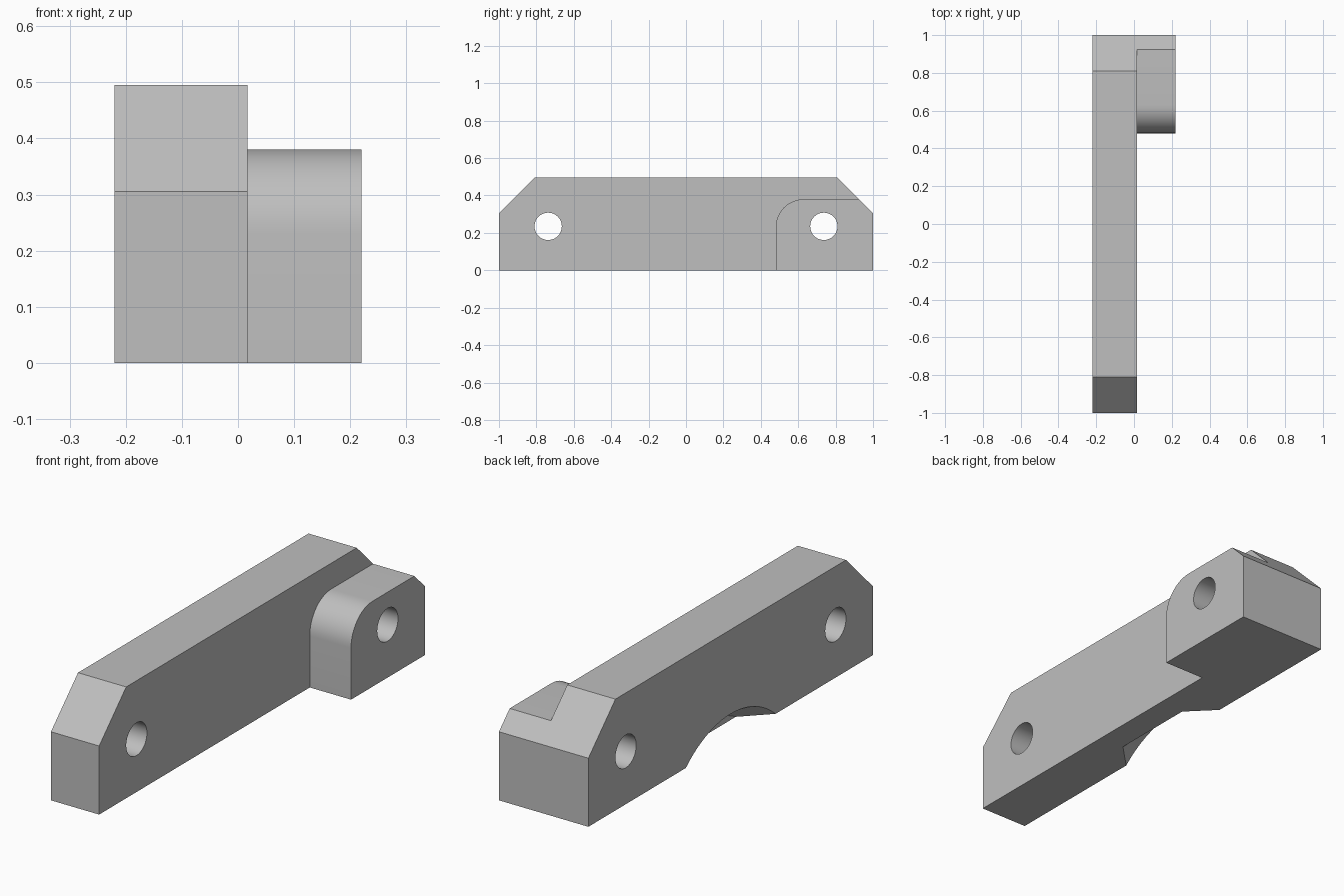
import bpy
import bmesh
from math import sin, cos, pi, sqrt, radians

old = bpy.data.objects.get("Cube")
if old:
    bpy.data.objects.remove(old)

grey = bpy.data.materials.new("plain grey")
grey.use_nodes = True
grey.diffuse_color = (0.52, 0.52, 0.52, 1)
grey.node_tree.nodes["Principled BSDF"].inputs["Base Color"].default_value = (0.52, 0.52, 0.52, 1)


def loft(name, rings):
    """Closed solid through equal-length rings of points."""
    bm = bmesh.new()
    loops = [[bm.verts.new(p) for p in ring] for ring in rings]
    n = len(loops[0])
    for a, b in zip(loops, loops[1:]):
        for i in range(n):
            j = (i + 1) % n
            bm.faces.new((a[i], a[j], b[j], b[i]))
    bm.faces.new(loops[0])
    bm.faces.new(loops[-1])
    bmesh.ops.recalc_face_normals(bm, faces=bm.faces)
    mesh = bpy.data.meshes.new(name)
    bm.to_mesh(mesh)
    bm.free()
    mesh.materials.append(grey)
    obj = bpy.data.objects.new(name, mesh)
    bpy.context.collection.objects.link(obj)
    return obj


def extrude(name, profile, x0, x1):
    return loft(name, [[(x, y, z) for y, z in profile] for x in (x0, x1)])


def circle(cy, cz, r, n):
    return [(cy + r * cos(2 * pi * i / n), cz + r * sin(2 * pi * i / n)) for i in range(n)]


def combine(target, tool, operation):
    mod = target.modifiers.new(tool.name, 'BOOLEAN')
    mod.operation = operation
    mod.solver = 'EXACT'
    mod.object = tool
    bpy.context.view_layer.objects.active = target
    bpy.ops.object.modifier_apply(modifier=mod.name)
    bpy.data.objects.remove(tool)


LEFT, STEP, RIGHT = -0.22, 0.017, 0.22

# Long bar with chamfered upper ends
bar = extrude("mounting_bar", [(-1, 0), (1, 0), (1, 0.305), (0.81, 0.495),
                               (-0.81, 0.495), (-1, 0.305)], LEFT, STEP)

# Side boss with a rounded front shoulder, sharing the bar's rear chamfer
R = 0.15
shoulder = [(0.48 + R - R * sin(a), 0.38 - R + R * cos(a))
            for a in (pi / 2 * i / 12 for i in range(13))]
boss = extrude("side_boss", [(0.48, 0), (1, 0), (1, 0.305), (0.925, 0.38)] + shoulder,
               STEP - 0.05, RIGHT)
combine(bar, boss, 'UNION')

# Bolt holes through both ends
for y in (-0.737, 0.737):
    combine(bar, extrude("bolt_hole", circle(y, 0.235, 0.073, 48), -0.4, 0.4), 'DIFFERENCE')

# Flared finger relief under the plain side
DEPTH, DROP = 0.115, 0.353
stations = [(LEFT - 0.05, 0.315)]
for i in range(9):
    a = pi / 2 * i / 8
    stations.append((LEFT + DEPTH * sin(a), 0.2 + DEPTH * (1 - cos(pi / 2 - a))))
relief = loft("finger_relief", [[(x, y, z) for y, z in circle(0, -DROP, sqrt(w * w + DROP ** 2), 96)]
                                for x, w in stations])
combine(bar, relief, 'DIFFERENCE')

# Smooth curves, crisp edges
bpy.ops.object.select_all(action='DESELECT')
bar.select_set(True)
bpy.context.view_layer.objects.active = bar
bpy.ops.object.shade_smooth_by_angle(angle=radians(25))
